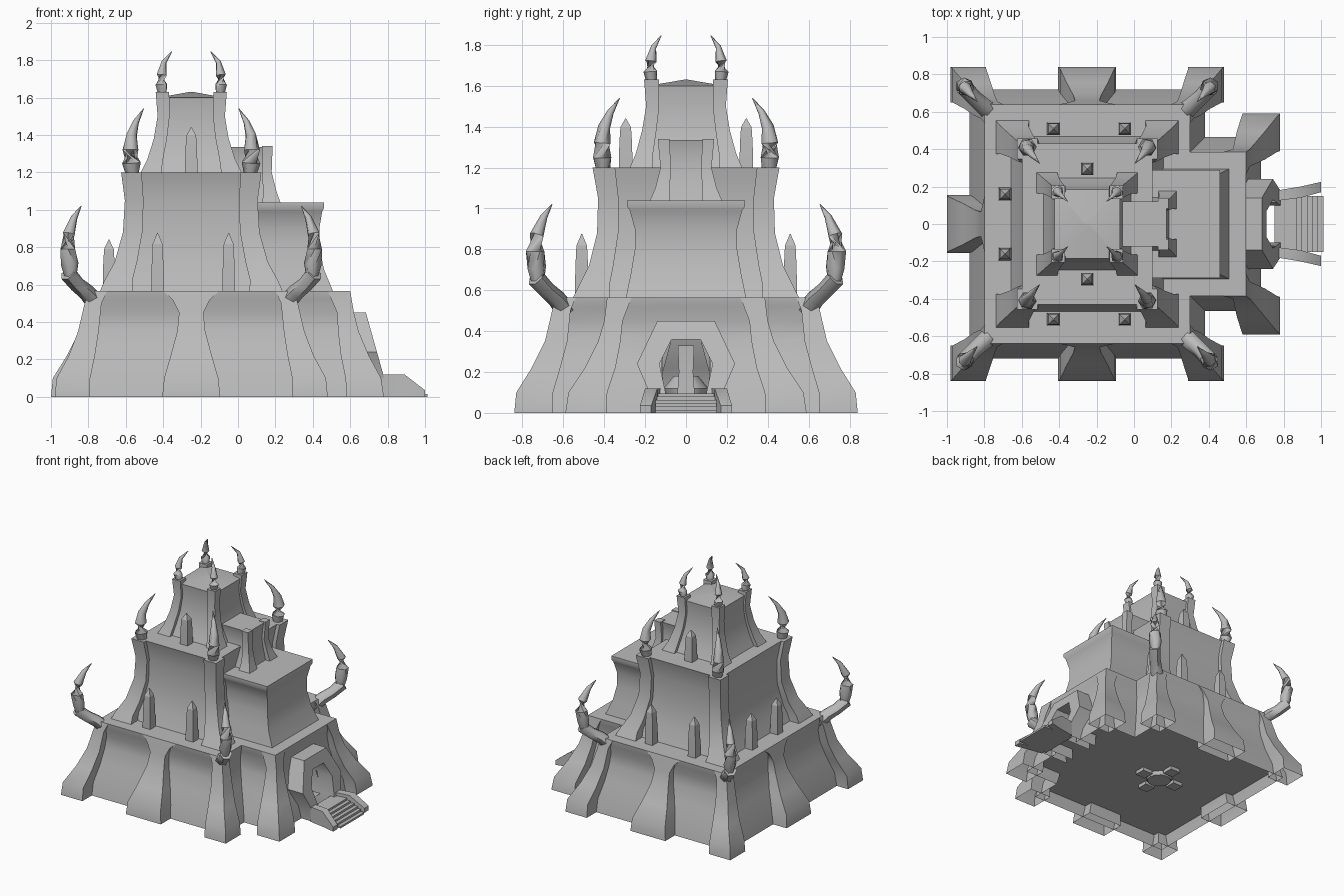
import bpy, bmesh, math
from mathutils import Vector

cube = bpy.data.objects.get("Cube")
if cube:
    bpy.data.objects.remove(cube, do_unlink=True)

stone = bpy.data.materials.new("grey_stone")
GREY = (0.5, 0.5, 0.5, 1)
stone.diffuse_color = GREY
stone.use_nodes = True
stone.node_tree.nodes["Principled BSDF"].inputs["Base Color"].default_value = GREY
CX = -0.25
SIGNS = [(sx, sy) for sx in (-1, 1) for sy in (-1, 1)]


def finish(name, bm, angle=40):
    bmesh.ops.recalc_face_normals(bm, faces=bm.faces)
    mesh = bpy.data.meshes.new(name)
    bm.to_mesh(mesh)
    bm.free()
    mesh.materials.append(stone)
    ob = bpy.data.objects.new(name, mesh)
    bpy.context.collection.objects.link(ob)
    bpy.ops.object.select_all(action="DESELECT")
    ob.select_set(True)
    bpy.context.view_layer.objects.active = ob
    bpy.ops.object.shade_smooth_by_angle(angle=math.radians(angle))
    return ob


def loft(name, rings, bottom=True, top=True, closed=True, skip=None, angle=40):
    """Skin a list of point rings; skip(centre) leaves openings."""
    bm = bmesh.new()
    rows = [[bm.verts.new(p) for p in r] for r in rings]
    n = len(rows[0])
    for a, b in zip(rows, rows[1:]):
        for i in range(n if closed else n - 1):
            j = (i + 1) % n
            f = (a[i], a[j], b[j], b[i])
            mid = sum((v.co for v in f), Vector()) / 4
            if not (skip and skip(mid)):
                bm.faces.new(f)
    if bottom:
        bm.faces.new(rows[0][::-1])
    if top:
        bm.faces.new(rows[-1])
    return finish(name, bm, angle)


def rect(x, y, hx, hy, z):
    return [(x - hx, y - hy, z), (x + hx, y - hy, z), (x + hx, y + hy, z), (x - hx, y + hy, z)]


def tower(name, x, profile, **kw):
    """Rectangular tower from (z, half x, half y) levels."""
    return loft(name, [rect(x, 0, hx, hy, z) for z, hx, hy in profile], **kw)


def pillar(name, x, sx, sy, profile, **kw):
    """Leaning square pillar from (z, outer x, outer y, half width) levels."""
    return loft(name, [rect(x + sx * (ox - h), sy * (oy - h), h, h, z)
                       for z, ox, oy, h in profile], **kw)


def horn(name, sx, sy, path, sides=6):
    """Tapered tube along (x, y, z, radius) points."""
    pts = [Vector((CX + sx * x, sy * y, z)) for x, y, z, r in path]
    rings = []
    for i, p in enumerate(pts):
        t = pts[min(i + 1, len(pts) - 1)] - pts[max(i - 1, 0)]
        q = t.to_track_quat("Z", "Y")
        r = path[i][3]
        rings.append([p + q @ Vector((r * math.cos(k * math.tau / sides),
                                      r * math.sin(k * math.tau / sides), 0)) for k in range(sides)])
    return loft(name, rings, angle=60)


# Base tier: stepped outline, concave walls, doorway left open
def outline(d, z):
    half = [(0.6 + d, 0.12), (0.6 + d, 0.385 + d), (0.3 + d, 0.385 + d),
            (0.3 + d, 0.64 + d), (-0.8 - d, 0.64 + d)]
    return [(x, y, z) for x, y in half] + [(x, -y, z) for x, y in reversed(half)]


walls = [(0, 0.08), (0.1, 0.06), (0.24, 0.01), (0.36, -0.02), (0.45, -0.03), (0.52, -0.005), (0.565, 0)]
loft("base_walls", [outline(d, z) for z, d in walls], bottom=False,
     skip=lambda c: c.x > 0.5 and abs(c.y) < 0.05 and c.z < 0.36)
bm = bmesh.new()
bm.faces.new([bm.verts.new(p) for p in outline(0.06, 0.09)])
finish("inner_floor", bm)

# Base buttresses
for sx, sy in SIGNS:
    pillar("corner_buttress", CX, sx, sy,
           [(0, 0.73, 0.84, 0.095), (0.1, 0.72, 0.83, 0.09), (0.22, 0.655, 0.755, 0.07),
            (0.35, 0.605, 0.69, 0.055), (0.5, 0.57, 0.655, 0.045), (0.565, 0.55, 0.64, 0.05)], bottom=False)
for sy in (-1, 1):
    pillar("porch_buttress", 0, 1, sy,
           [(0, 0.78, 0.59, 0.1), (0.1, 0.765, 0.575, 0.095), (0.22, 0.7, 0.495, 0.075),
            (0.35, 0.645, 0.43, 0.055), (0.45, 0.62, 0.4, 0.045), (0.565, 0.6, 0.386, 0.06)], bottom=False)
side = [(0, 0.84, 0.155), (0.1, 0.83, 0.145), (0.22, 0.755, 0.11), (0.35, 0.69, 0.075),
        (0.45, 0.66, 0.065), (0.52, 0.65, 0.1), (0.565, 0.64, 0.15)]
for sy in (-1, 1):
    loft("side_buttress", [rect(CX, sy * (o - 0.1), h, 0.1, z) for z, o, h in side], bottom=False)
loft("rear_buttress", [rect(-o - 0.06, 0, 0.1, h, z) for z, o, h in side], bottom=False)

# Middle tower with corner pillars
tower("middle_tower", CX, [(0.56, 0.41, 0.47), (0.68, 0.36, 0.43), (0.85, 0.325, 0.4),
                           (1.05, 0.325, 0.4), (1.15, 0.34, 0.415), (1.2, 0.35, 0.43)])
for sx, sy in SIGNS:
    pillar("middle_pillar", CX, sx, sy,
           [(0.56, 0.49, 0.555, 0.09), (0.62, 0.465, 0.525, 0.075), (0.72, 0.41, 0.475, 0.06),
            (0.88, 0.365, 0.435, 0.052), (1.05, 0.355, 0.43, 0.05), (1.2, 0.375, 0.457, 0.055)])

# Upper tower with shallow peaked roof
tower("upper_tower", CX, [(1.2, 0.235, 0.245), (1.28, 0.2, 0.21), (1.4, 0.175, 0.185),
                          (1.52, 0.165, 0.175), (1.6, 0.175, 0.185), (1.63, 0.01, 0.01)])
for sx, sy in SIGNS:
    pillar("upper_pillar", CX, sx, sy,
           [(1.2, 0.27, 0.275, 0.055), (1.27, 0.235, 0.245, 0.042), (1.38, 0.2, 0.215, 0.035),
            (1.5, 0.18, 0.195, 0.032), (1.63, 0.19, 0.205, 0.036)])

# Porch block and the small tower standing on it
tower("porch_block", 0.2, [(0.56, 0.31, 0.295), (0.68, 0.26, 0.27), (0.8, 0.235, 0.25), (0.9, 0.235, 0.25),
                           (0.99, 0.25, 0.275), (1.01, 0.26, 0.288), (1.04, 0.26, 0.288)])
tower("small_tower", 0.05, [(1.03, 0.14, 0.145), (1.12, 0.12, 0.12), (1.22, 0.11, 0.105),
                            (1.3, 0.115, 0.11), (1.335, 0.125, 0.12)])
for sy in (-1, 1):
    pillar("small_pillar", 0, 1, sy,
           [(1.03, 0.23, 0.18, 0.05), (1.1, 0.205, 0.15, 0.035), (1.2, 0.18, 0.125, 0.026),
            (1.34, 0.185, 0.138, 0.028)])

# Curved horns on every tier
for sx, sy in SIGNS:
    horn("horn_arm", sx, sy, [(0.51, 0.59, 0.5, 0.05), (0.56, 0.635, 0.56, 0.045),
                              (0.61, 0.68, 0.6, 0.042), (0.66, 0.735, 0.66, 0.045)])
    horn("base_horn", sx, sy, [(0.645, 0.725, 0.64, 0.032), (0.65, 0.73, 0.71, 0.048),
                               (0.66, 0.738, 0.79, 0.045), (0.655, 0.73, 0.87, 0.034),
                               (0.625, 0.695, 0.96, 0.018), (0.588, 0.655, 1.02, 0.002)])
    horn("middle_horn", sx, sy, [(0.315, 0.405, 1.19, 0.035), (0.32, 0.41, 1.25, 0.05),
                                 (0.325, 0.41, 1.32, 0.043), (0.318, 0.4, 1.4, 0.03),
                                 (0.295, 0.37, 1.47, 0.017), (0.255, 0.325, 1.54, 0.002)])
    horn("upper_horn", sx, sy, [(0.155, 0.168, 1.62, 0.025), (0.16, 0.175, 1.67, 0.034),
                                (0.158, 0.172, 1.72, 0.028), (0.145, 0.158, 1.79, 0.014),
                                (0.105, 0.122, 1.845, 0.002)])

# Small standing spikes
spikes = [(-0.43, 0.51, 0.56, 0.315), (-0.05, 0.51, 0.56, 0.315), (-0.69, 0.16, 0.56, 0.28), (CX, 0.295, 1.2, 0.24)]
for x, y, z, h in spikes:
    for s in (-1, 1):
        loft("spike", [rect(x, s * y, w, w, z + h * t) for t, w in
                       ((0, 0.034), (0.5, 0.031), (0.82, 0.026), (1, 0.002))], angle=20)

# Door arch: leaning face, hollow inside
def arch(points, back):
    half = [(y, z) for y, z in points]
    loop = [(-y, z) for y, z in half] + half[::-1]
    return [(0.53 if back else 0.81 - 0.28 * z, y, z) for y, z in loop]


outer = [(0.17, 0), (0.18, 0.1), (0.24, 0.24), (0.14, 0.45)]
inner = [(0.1, 0), (0.1, 0.1), (0.13, 0.24), (0.07, 0.36)]
loft("door_arch", [arch(outer, True), arch(outer, False), arch(inner, False), arch(inner, True)],
     bottom=False, top=False, closed=False)

# Stairs with sloping side rails
for i in range(6):
    loft("step", [rect(0.76 + (0.1 + 0.035 * i) / 2, 0, (0.1 + 0.022 * i) / 2 + 0.01, 0.15, z)
                  for z in (0, 0.095 - 0.016 * i)])
for s in (-1, 1):
    loft("stair_rail", [[(x, s * a, 0), (x, s * b, 0), (x, s * b, z), (x, s * a, z)] for x, a, b, z in
                        ((0.77, 0.125, 0.18, 0.12), (0.89, 0.14, 0.2, 0.12), (1, 0.17, 0.225, 0.035))])

# Inner altar with four posts
loft("altar", [[(CX + r * math.cos(k * math.tau / 12), r * math.sin(k * math.tau / 12), z) for k in range(12)]
               for z, r in ((0.06, 0.09), (0.12, 0.11), (0.18, 0.06))])
for x, y in ((0.15, 0), (-0.15, 0), (0, 0.15), (0, -0.15)):
    loft("altar_post", [rect(CX + x, y, w, w, z) for z, w in ((0.06, 0.045), (0.2, 0.035), (0.33, 0.04))])
